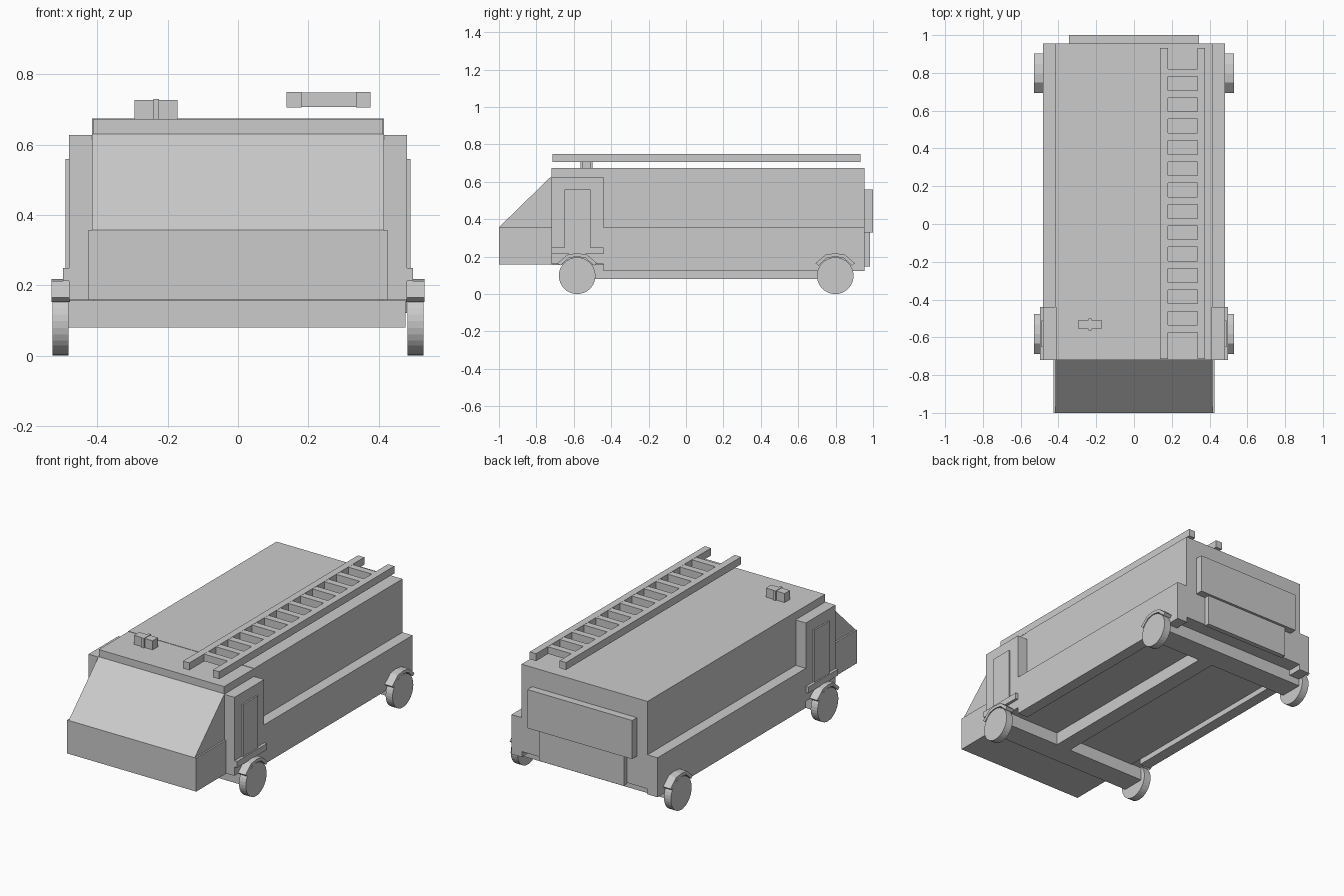
import bpy, bmesh, math
from mathutils import Matrix

cube = bpy.data.objects.get("Cube")
if cube:
    bpy.data.objects.remove(cube, do_unlink=True)

grey = bpy.data.materials.new("plain grey")
grey.use_nodes = True
COLOUR = (0.6, 0.6, 0.6, 1)
grey.diffuse_color = COLOUR
grey.node_tree.nodes["Principled BSDF"].inputs["Base Color"].default_value = COLOUR


def finish(name, bm):
    bmesh.ops.recalc_face_normals(bm, faces=bm.faces)
    mesh = bpy.data.meshes.new(name)
    bm.to_mesh(mesh)
    bm.free()
    mesh.materials.append(grey)
    obj = bpy.data.objects.new(name, mesh)
    bpy.context.collection.objects.link(obj)
    return obj


def box(name, x, y, z):
    """Box from (min, max) pairs."""
    bm = bmesh.new()
    bmesh.ops.create_cube(bm, size=1)
    for v in bm.verts:
        v.co = [sum(p) / 2 + c * (p[1] - p[0]) for p, c in zip((x, y, z), v.co)]
    return finish(name, bm)


def extrude_x(name, profile, x0, x1):
    """Side profile of (y, z) points pulled from x0 to x1."""
    bm = bmesh.new()
    face = bm.faces.new([bm.verts.new((x0, y, z)) for y, z in profile])
    new = bmesh.ops.extrude_face_region(bm, geom=[face])["geom"]
    moved = [g for g in new if isinstance(g, bmesh.types.BMVert)]
    bmesh.ops.translate(bm, verts=moved, vec=(x1 - x0, 0, 0))
    return finish(name, bm)


def side_x(side, inner, outer):
    return tuple(sorted((side * inner, side * outer)))


# Body, cab and nose
BACK, CAB_BACK, CAB_FRONT = 0.955, -0.44, -0.72
box("body", (-0.415, 0.415), (CAB_BACK, BACK), (0.155, 0.675))
box("cab", (-0.413, 0.413), (CAB_FRONT, CAB_BACK), (0.155, 0.673))
box("nose", (-0.425, 0.425), (-1, CAB_FRONT), (0.158, 0.357))
extrude_x("windscreen", [(-1, 0.357), (CAB_FRONT, 0.357), (CAB_FRONT, 0.63)], -0.415, 0.415)

# Chassis
FRONT_AXLE, REAR_AXLE = -0.582, 0.798
for name, y in (("front_beam", FRONT_AXLE), ("rear_beam", REAR_AXLE)):
    box(name, (-0.484, 0.476), (y - 0.07, y + 0.07), (0.08, 0.157))
box("chassis_rail", (0.04, 0.135), (-0.52, 0.73), (0.08, 0.157))

# Rear panels
box("rear_upper_panel", (-0.345, 0.345), (BACK, 1), (0.33, 0.56))
box("rear_lower_panel", (-0.28, 0.28), (BACK, 0.985), (0.147, 0.33))

# Parts on both sides
arch = [(-0.105, 0.165), (-0.05, 0.212), (0, 0.218), (0.05, 0.212), (0.105, 0.165),
        (0.09, 0.152), (0.045, 0.193), (0, 0.2), (-0.045, 0.193), (-0.09, 0.152)]
for label, s in (("left", 1), ("right", -1)):
    box(label + "_skirt", side_x(s, 0.413, 0.481), (CAB_BACK, BACK), (0.122, 0.357))
    box(label + "_cab_side", side_x(s, 0.41, 0.481), (CAB_FRONT, CAB_BACK), (0.16, 0.627))
    box(label + "_cab_step", side_x(s, 0.47, 0.498), (CAB_FRONT, CAB_BACK), (0.213, 0.25))
    box(label + "_door", side_x(s, 0.47, 0.49), (-0.65, -0.51), (0.25, 0.56))
    for end, y in (("front", FRONT_AXLE), ("rear", REAR_AXLE)):
        extrude_x(f"{label}_{end}_fender", [(y + p, z) for p, z in arch], s * 0.478, s * 0.53)
        bm = bmesh.new()
        bmesh.ops.create_cone(bm, cap_ends=True, segments=32, radius1=0.098, radius2=0.098,
                              depth=0.045,
                              matrix=Matrix.Translation((s * 0.505, y, 0.098))
                              @ Matrix.Rotation(math.pi / 2, 4, "Y"))
        finish(f"{label}_{end}_wheel", bm)

# Roof ladder
for name, x in (("ladder_inner_rail", 0.138), ("ladder_outer_rail", 0.335)):
    box(name, (x, x + 0.042), (-0.715, 0.932), (0.706, 0.75))
for i in range(13):
    y = -0.555 + i * 0.113
    box(f"ladder_rung_{i + 1}", (0.178, 0.337), (y - 0.02, y + 0.02), (0.707, 0.749))

# Roof beacon
box("beacon", (-0.295, -0.172), (-0.557, -0.507), (0.67, 0.727))
box("beacon_band", (-0.24, -0.224), (-0.565, -0.499), (0.67, 0.73))
